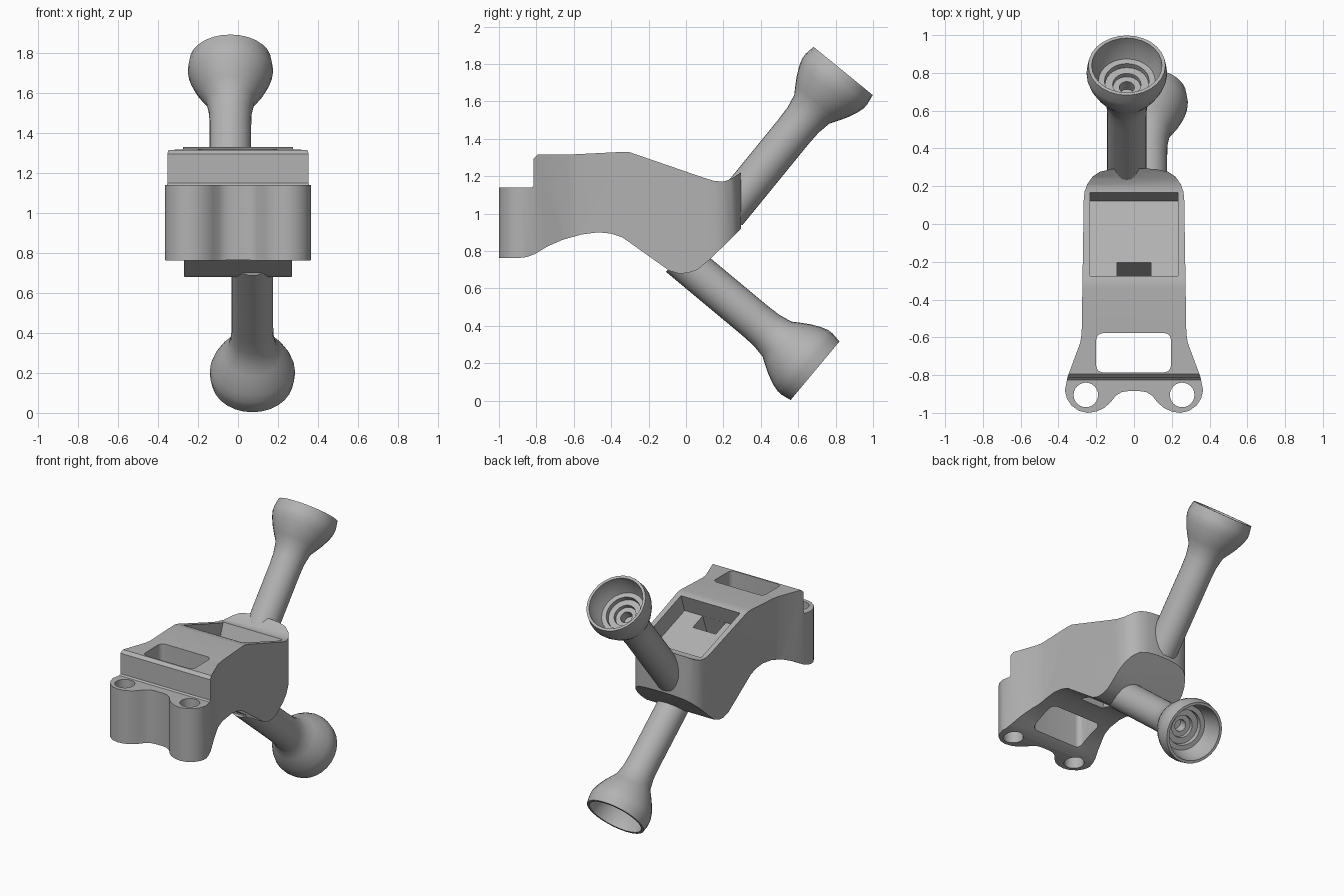
import bpy, bmesh, math
from mathutils import Vector, Matrix

cube = bpy.data.objects.get("Cube")
if cube:
    bpy.data.objects.remove(cube, do_unlink=True)

grey = bpy.data.materials.new("plain_grey")
grey.use_nodes = True
colour = (0.45, 0.45, 0.45, 1)
grey.diffuse_color = colour
grey.node_tree.nodes["Principled BSDF"].inputs["Base Color"].default_value = colour


def finish(name, bm):
    bmesh.ops.recalc_face_normals(bm, faces=bm.faces)
    mesh = bpy.data.meshes.new(name)
    bm.to_mesh(mesh)
    bm.free()
    mesh.materials.append(grey)
    ob = bpy.data.objects.new(name, mesh)
    bpy.context.collection.objects.link(ob)
    return ob


def prism(name, points, axis, lo, hi):
    """Extrude an outline along x (points are y, z) or z (points are x, y)."""
    bm = bmesh.new()
    place = (lambda u, v: (lo, u, v)) if axis == "x" else (lambda u, v: (u, v, lo))
    face = bm.faces.new([bm.verts.new(place(u, v)) for u, v in points])
    top = bmesh.ops.extrude_face_region(bm, geom=[face])["geom"]
    shift = Vector((hi - lo, 0, 0)) if axis == "x" else Vector((0, 0, hi - lo))
    bmesh.ops.translate(bm, vec=shift, verts=[g for g in top if isinstance(g, bmesh.types.BMVert)])
    return finish(name, bm)


def arc(cx, cy, r, start, end, n):
    step = (end - start) / n
    return [(cx + r * math.cos(math.radians(start + step * i)),
             cy + r * math.sin(math.radians(start + step * i))) for i in range(n + 1)]


def box(name, size, centre, frame):
    bm = bmesh.new()
    bmesh.ops.create_cube(bm, size=1, matrix=frame @ Matrix.Translation(centre) @ Matrix.Diagonal((*size, 1)))
    return finish(name, bm)


def activate(ob):
    bpy.ops.object.select_all(action="DESELECT")
    ob.select_set(True)
    bpy.context.view_layer.objects.active = ob


def combine(ob, tool, operation="DIFFERENCE"):
    activate(ob)
    mod = ob.modifiers.new("cut", "BOOLEAN")
    mod.operation, mod.solver, mod.object = operation, "EXACT", tool
    bpy.ops.object.modifier_apply(modifier=mod.name)
    bpy.data.objects.remove(tool, do_unlink=True)


def smooth(ob):
    activate(ob)
    bpy.ops.object.shade_smooth_by_angle(angle=math.radians(32))


# Body: side profile crossed with the plan outline
side = [(-1.1, 1.14), (-.825, 1.14), (-.815, 1.15), (-.815, 1.295), (-.795, 1.315), (-.6, 1.317),
        (-.34, 1.33), (-.3, 1.328), (.1, 1.19), (.15, 1.175), (.2, 1.171), (.24, 1.185), (.4, 1.29),
        (.4, 1.02), (.295, .92), (.13, .757), (.06, .70), (.01, .682), (-.04, .68), (-.09, .695),
        (-.34, .873), (-.4, .893), (-.47, .9), (-.56, .888), (-.66, .86), (-.74, .825),
        (-.81, .783), (-.85, .768), (-.9, .762), (-1.1, .762)]
half_plan = [(.03, -.885), (.065, -.89), (.095, -.908), (.125, -.945), (.16, -.975), (.2, -.993),
             (.245, -1), (.29, -.99), (.33, -.962), (.355, -.925), (.366, -.88), (.352, -.81),
             (.285, -.63), (.277, -.58), (.266, .13), (.262, .17), (.248, .21), (.22, .25),
             (.18, .277), (.12, .29), (.05, .295)]
plan = half_plan + [(-x, y) for x, y in reversed(half_plan)]
body = prism("clamp_body", side, "x", -.6, .6)
combine(body, prism("plan_cutter", plan, "z", 0, 2), "INTERSECT")

# Window through the front of the body
r = .035
window = (arc(.195 - r, -.578 - r, r, 0, 90, 6) + arc(-.2 + r, -.578 - r, r, 90, 180, 6)
          + arc(-.2 + r, -.785 + r, r, 180, 270, 6) + arc(.195 - r, -.785 + r, r, 270, 360, 6))
combine(body, prism("window_cutter", window, "z", 0, 2))

# Bolt holes in the front ears
for sx in (-1, 1):
    combine(body, prism("hole_cutter", arc(sx * .255, -.905, .065, 0, 345, 23), "z", 0, 2))

# Sloped pocket and the slot through its floor
slope = Matrix.Translation((0, -.055, 1.245)) @ Matrix.Rotation(math.radians(-19), 4, "X")
combine(body, box("pocket_cutter", (.465, .465, .26), (0, 0, 0), slope))
combine(body, box("slot_cutter", (.18, .118, .45), (0, -.173, -.3), slope))
smooth(body)


# Arms: a stem flaring into a stepped cup, turned about its axis
def arm(name, rim, direction, length):
    profile = [(0, -length), (.104, -length), (.104, -.42), (.107, -.34), (.121, -.265), (.15, -.22),
               (.175, -.178), (.2, -.125), (.212, -.085), (.213, -.055), (.204, 0), (.186, 0),
               (.18, -.06), (.15, -.13), (.118, -.13), (.115, -.16), (.075, -.16),
               (.073, -.185), (.04, -.185), (.04, -.25), (0, -.25)]
    bm = bmesh.new()
    verts = [bm.verts.new((x, 0, z)) for x, z in profile]
    edges = [bm.edges.new(pair) for pair in zip(verts, verts[1:])]
    bmesh.ops.spin(bm, geom=verts + edges, cent=(0, 0, 0), axis=(0, 0, 1),
                   angle=math.tau, steps=28, use_duplicate=False)
    bmesh.ops.remove_doubles(bm, verts=bm.verts, dist=.0005)
    turn = Vector(direction).to_track_quat("Z", "Y").to_matrix().to_4x4()
    bmesh.ops.transform(bm, matrix=Matrix.Translation(rim) @ turn, verts=bm.verts)
    smooth(finish(name, bm))


arm("upper_arm", (-.038, .84, 1.763), (0, .632, .775), .98)
arm("lower_arm", (.072, .69, .16), (0, .768, -.64), .95)
